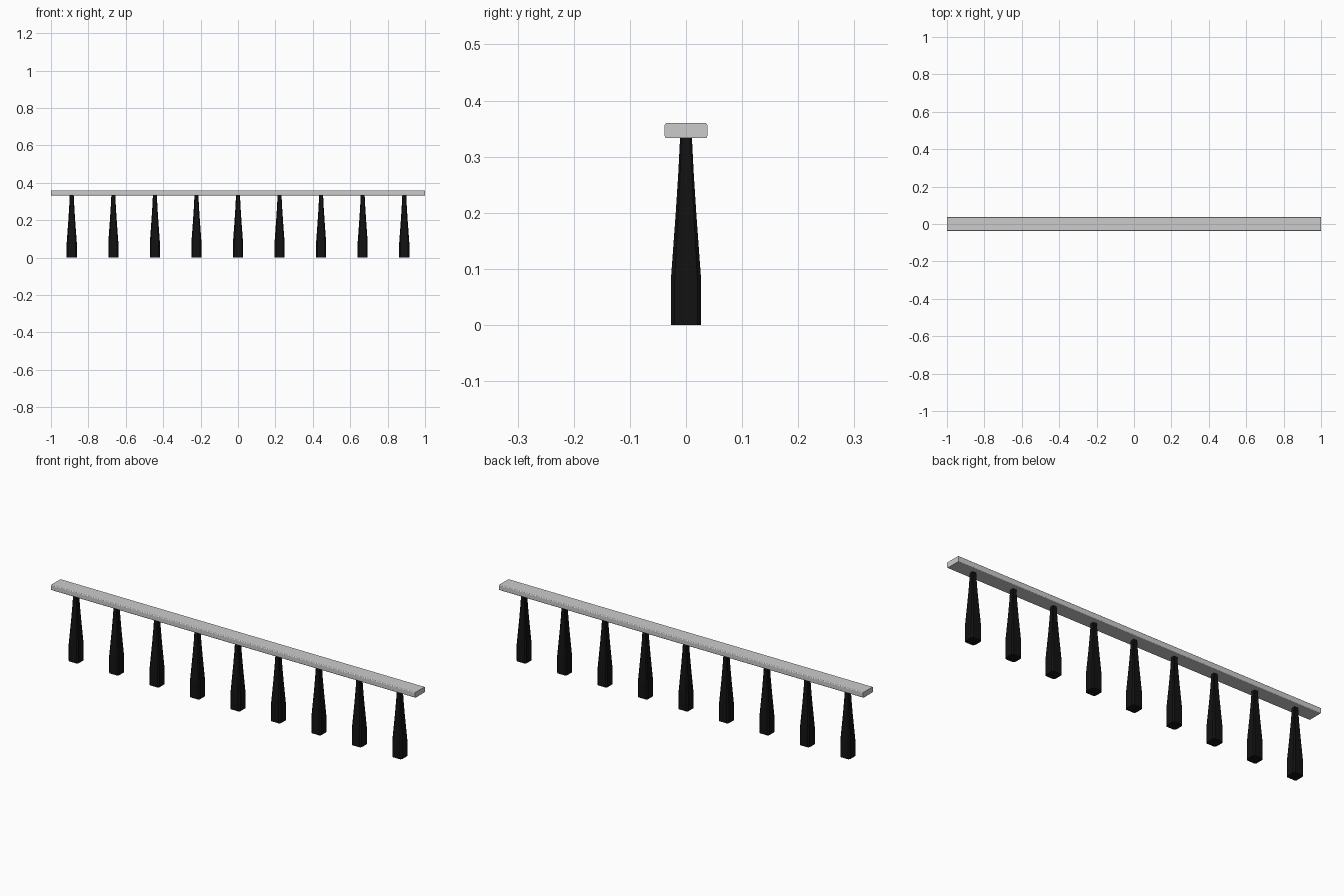
import bpy, bmesh

if "Cube" in bpy.data.objects:
    bpy.data.objects.remove(bpy.data.objects["Cube"])

black = bpy.data.materials.new("black")
black.diffuse_color = (0.006, 0.006, 0.006, 1)
black.use_nodes = True
black.node_tree.nodes["Principled BSDF"].inputs["Base Color"].default_value = black.diffuse_color


def make_object(name, bm, material=None):
    bmesh.ops.recalc_face_normals(bm, faces=bm.faces)
    mesh = bpy.data.meshes.new(name)
    bm.to_mesh(mesh)
    bm.free()
    if material:
        mesh.materials.append(material)
    obj = bpy.data.objects.new(name, mesh)
    bpy.context.collection.objects.link(obj)
    return obj


def loft(rings):
    bm = bmesh.new()
    loops = [[bm.verts.new(p) for p in ring] for ring in rings]
    n = len(loops[0])
    for low, high in zip(loops, loops[1:]):
        for i in range(n):
            j = (i + 1) % n
            bm.faces.new((low[i], low[j], high[j], high[i]))
    bm.faces.new(loops[0][::-1])
    bm.faces.new(loops[-1])
    return bm


# Rail: flat bar with softened long edges
bm = bmesh.new()
bmesh.ops.create_cube(bm, size=1)
for v in bm.verts:
    v.co = (v.co.x * 2, v.co.y * 0.076, 0.3465 + v.co.z * 0.027)
long_edges = [e for e in bm.edges if abs(e.verts[0].co.x - e.verts[1].co.x) > 1]
bmesh.ops.bevel(bm, geom=long_edges, offset=0.004, segments=3, profile=0.5,
                affect='EDGES')
make_object("rail", bm)


# Posts: square section with chamfered corners, tapering to a thin neck
def section(h, z, x):
    k = h * 0.75
    pts = [(h, -k), (h, k), (k, h), (-k, h), (-h, k), (-h, -k), (-k, -h), (k, -h)]
    return [(x + px, py, z) for px, py in pts]


profile = [(0, 0.027), (0.08, 0.027), (0.2, 0.0183), (0.27, 0.0138), (0.335, 0.0105)]
for i in range(9):
    x = (i - 4) * 2 / 9
    make_object(f"post_{i + 1}", loft([section(h, z, x) for z, h in profile]), black)
